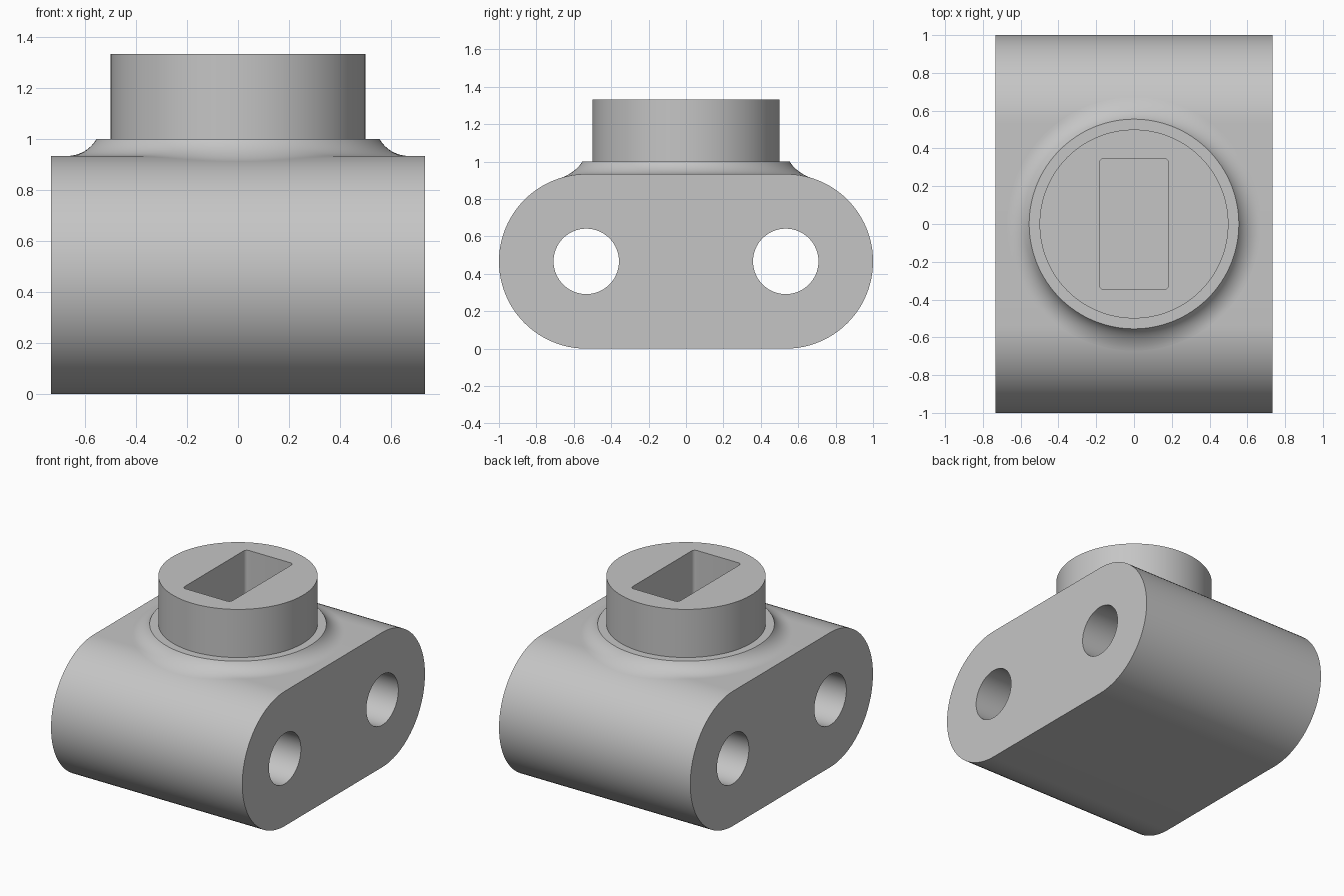
import bpy, bmesh, math

if "Cube" in bpy.data.objects:
    bpy.data.objects.remove(bpy.data.objects["Cube"])

HALF_X = 0.733          # half length of the block
R = 0.4667              # radius of the rounded sides
CY = 1 - R              # offset of round centres and bores
BORE = 0.175
COLLAR_TOP, COLLAR_R, FILLET = 1.0, 0.555, 0.1333
BOSS_R, BOSS_TOP = 0.5, 1.3333

grey = bpy.data.materials.new("light_grey")
grey.use_nodes = True
grey.diffuse_color = (0.56, 0.56, 0.56, 1)
grey.node_tree.nodes["Principled BSDF"].inputs["Base Color"].default_value = grey.diffuse_color


def make_object(name, bm):
    bmesh.ops.recalc_face_normals(bm, faces=bm.faces)
    mesh = bpy.data.meshes.new(name)
    bm.to_mesh(mesh)
    bm.free()
    mesh.materials.append(grey)
    obj = bpy.data.objects.new(name, mesh)
    bpy.context.collection.objects.link(obj)
    return obj


def arc(cx, cy, r, start, end, steps):
    angles = [math.radians(start + (end - start) * i / steps) for i in range(steps + 1)]
    return [(cx + r * math.cos(a), cy + r * math.sin(a)) for a in angles]


def prism(name, outline, place, low, high):
    """Extrude a 2D outline between two levels; place maps (u, v, level) to 3D."""
    bm = bmesh.new()
    rings = [[bm.verts.new(place(u, v, w)) for u, v in outline] for w in (low, high)]
    n = len(outline)
    for ring in rings:
        bm.faces.new(ring)
    for i in range(n):
        j = (i + 1) % n
        bm.faces.new((rings[0][i], rings[0][j], rings[1][j], rings[1][i]))
    return make_object(name, bm)


def cut(target, cutter):
    mod = target.modifiers.new("cut", 'BOOLEAN')
    mod.operation, mod.solver, mod.object = 'DIFFERENCE', 'EXACT', cutter
    bpy.context.view_layer.objects.active = target
    bpy.ops.object.modifier_apply(modifier=mod.name)
    bpy.data.objects.remove(cutter)


def smooth(obj):
    bpy.ops.object.select_all(action='DESELECT')
    obj.select_set(True)
    bpy.context.view_layer.objects.active = obj
    bpy.ops.object.shade_smooth_by_angle(angle=math.radians(25))


def along_x(u, v, w):
    return (w, u, v)


def along_z(u, v, w):
    return (u, v, w)


# Block with rounded front and back, and two bores through it
outline = arc(CY, R, R, -90, 90, 48) + arc(-CY, R, R, 90, 270, 48)
block = prism("block", outline, along_x, -HALF_X, HALF_X)
for side in (-1, 1):
    circle = arc(side * CY, R, BORE, 0, 360, 64)[:-1]
    cut(block, prism("bore_cutter", circle, along_x, -1, 1))
smooth(block)

# Collar: concave fillet that settles onto the curved top of the block
body_top = 2 * R
reach = math.sqrt(FILLET ** 2 - (body_top + FILLET - COLLAR_TOP) ** 2)
profile = arc(COLLAR_R + reach, body_top + FILLET, FILLET, 210, 270, 12)
profile.insert(0, (BOSS_R, COLLAR_TOP))
bm = bmesh.new()
SEG = 128
columns = []
for i in range(SEG):
    a = 2 * math.pi * i / SEG
    column = []
    for r, z in profile:
        y = r * math.sin(a)
        past = max(0, abs(y) - CY)
        drop = R - math.sqrt(R * R - past * past)
        blend = (COLLAR_TOP - z) / (COLLAR_TOP - body_top)
        column.append(bm.verts.new((r * math.cos(a), y, z - drop * blend)))
    columns.append(column)
for i in range(SEG):
    a, b = columns[i], columns[(i + 1) % SEG]
    for k in range(len(profile) - 1):
        bm.faces.new((a[k], b[k], b[k + 1], a[k + 1]))
collar = make_object("collar", bm)
for face in collar.data.polygons:
    if face.normal.z < 0:
        face.flip()
smooth(collar)

# Round boss with a rounded rectangular pocket
boss = prism("boss", arc(0, 0, BOSS_R, 0, 360, SEG)[:-1], along_z, 0.93, BOSS_TOP)
hx, hy, corner = 0.183, 0.347, 0.025
slot = []
for sx, sy, start in ((1, 1, 0), (-1, 1, 90), (-1, -1, 180), (1, -1, 270)):
    slot += arc(sx * (hx - corner), sy * (hy - corner), corner, start, start + 90, 6)
cut(boss, prism("pocket_cutter", slot, along_z, COLLAR_TOP, 1.5))
smooth(boss)
